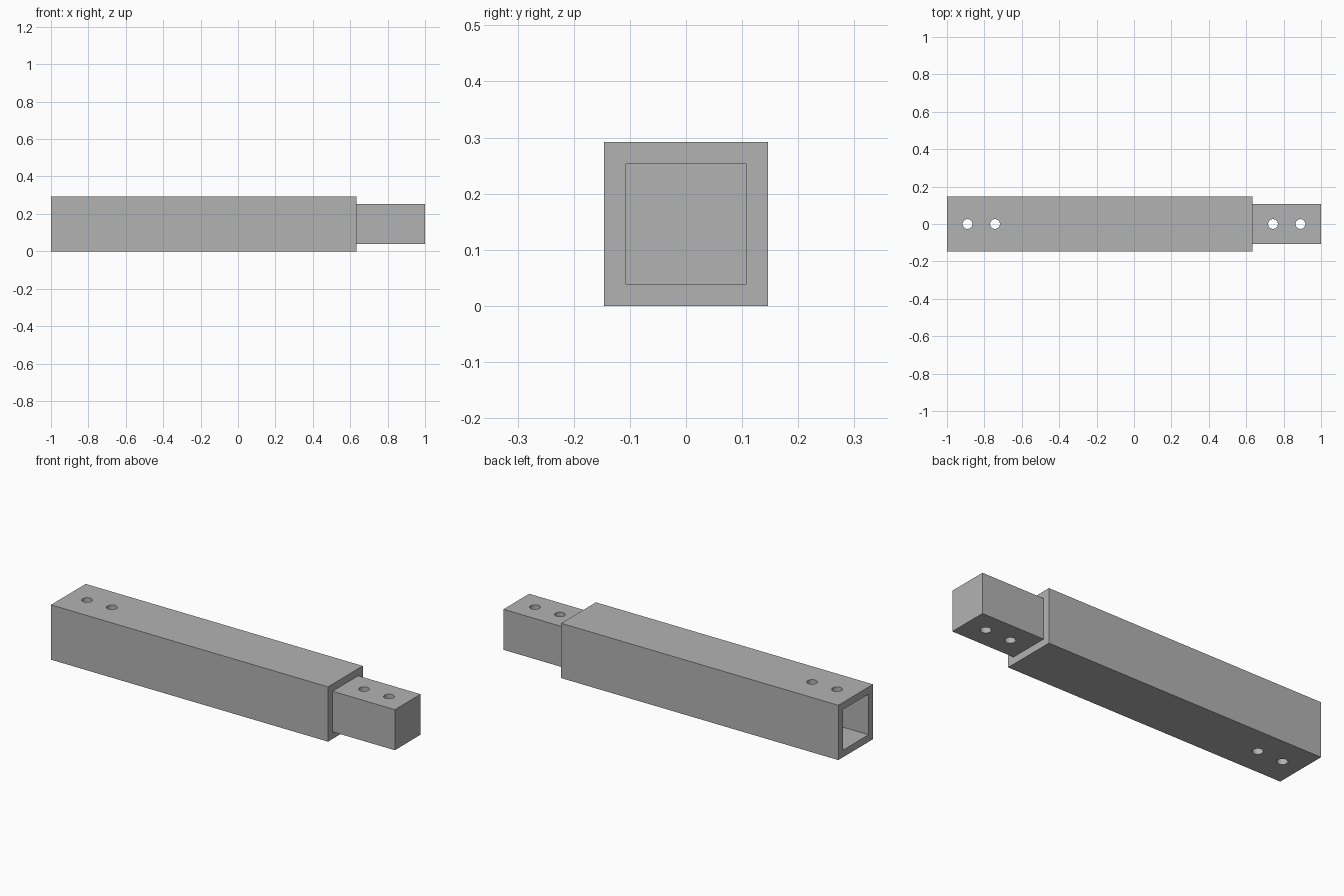
import bpy
import math

if "Cube" in bpy.data.objects:
    bpy.data.objects.remove(bpy.data.objects["Cube"])

HALF = 0.146        # half width of the outer beam
PLUG = 0.108        # half width of the plug and socket
SHOULDER = 0.633    # where the beam steps down to the plug
SOCKET_END = -0.63  # inner end of the socket

steel = bpy.data.materials.new("grey metal")
steel.diffuse_color = (0.45, 0.45, 0.45, 1.0)
steel.use_nodes = True
steel.node_tree.nodes["Principled BSDF"].inputs["Base Color"].default_value = steel.diffuse_color


def make_box(name, x0, x1, half):
    bpy.ops.mesh.primitive_cube_add(size=1, location=((x0 + x1) / 2, 0, HALF))
    ob = bpy.context.object
    ob.name = name
    ob.scale = (x1 - x0, 2 * half, 2 * half)
    bpy.ops.object.transform_apply(location=True, rotation=False, scale=True)
    return ob


def boolean(target, tool, operation):
    mod = target.modifiers.new(tool.name, 'BOOLEAN')
    mod.operation = operation
    mod.solver = 'EXACT'
    mod.object = tool
    bpy.context.view_layer.objects.active = target
    bpy.ops.object.modifier_apply(modifier=mod.name)
    bpy.data.objects.remove(tool, do_unlink=True)


# Main beam with a plug at the right end
beam = make_box("beam", -1.0, SHOULDER, HALF)
boolean(beam, make_box("plug", SHOULDER - 0.05, 1.0, PLUG), 'UNION')

# Square socket at the left end
boolean(beam, make_box("socket_cutter", -1.1, SOCKET_END, PLUG), 'DIFFERENCE')

# Vertical bolt holes, two at each end
for x in (-0.89, -0.743, 0.743, 0.89):
    bpy.ops.mesh.primitive_cylinder_add(vertices=32, radius=0.026, depth=0.6,
                                        location=(x, 0, HALF))
    hole = bpy.context.object
    hole.name = "bolt_hole_cutter"
    boolean(beam, hole, 'DIFFERENCE')

# One colour, smooth hole walls and sharp edges
beam.data.materials.clear()
beam.data.materials.append(steel)
for poly in beam.data.polygons:
    poly.material_index = 0
bpy.ops.object.select_all(action='DESELECT')
beam.select_set(True)
bpy.context.view_layer.objects.active = beam
bpy.ops.object.shade_smooth_by_angle(angle=math.radians(30))
